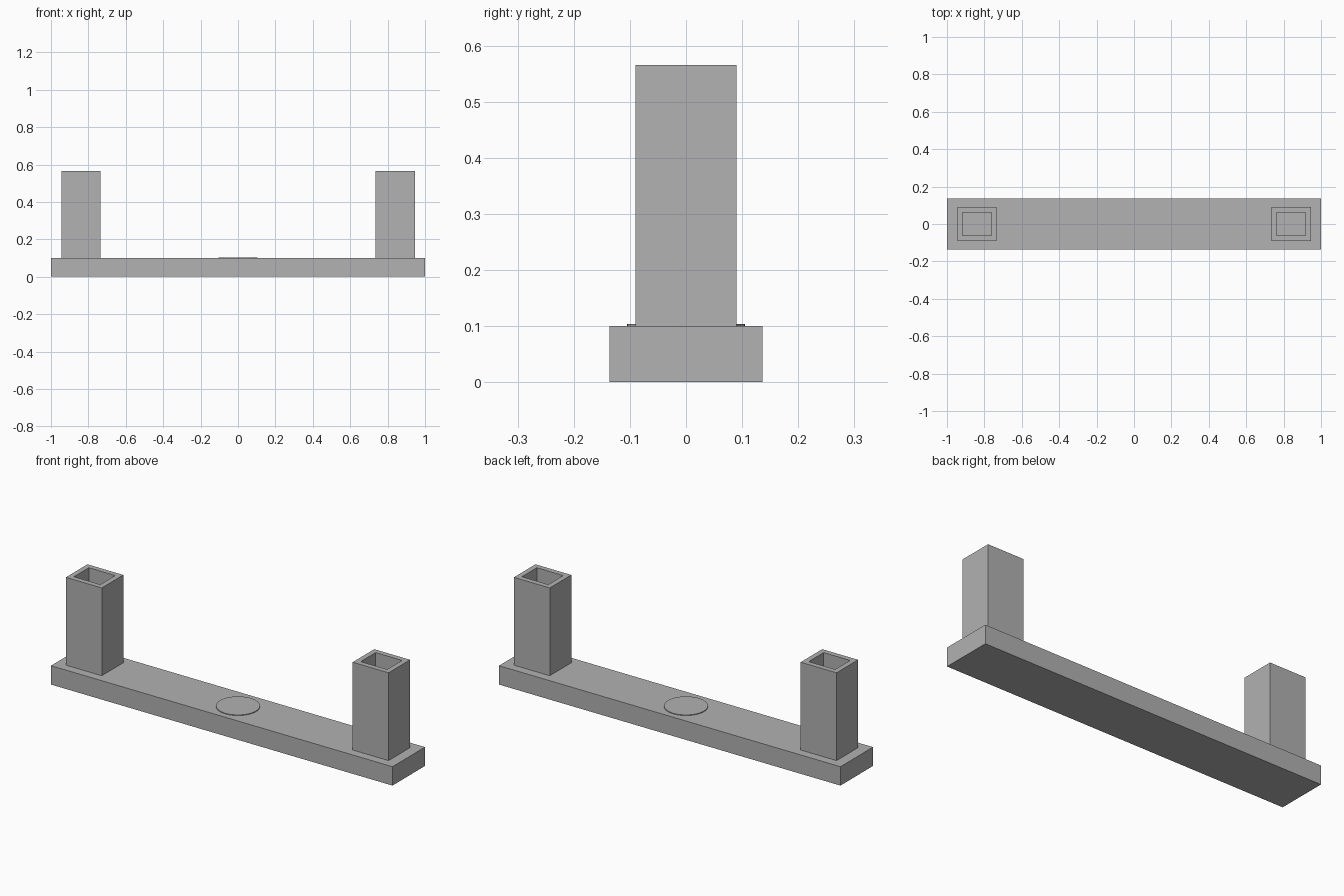
import bpy
import bmesh
from mathutils import Matrix, Vector

default = bpy.data.objects.get("Cube")
if default:
    bpy.data.objects.remove(default, do_unlink=True)

grey = bpy.data.materials.new("mid_grey")
grey.use_nodes = True
grey.diffuse_color = (0.445, 0.445, 0.445, 1)
grey.node_tree.nodes["Principled BSDF"].inputs["Base Color"].default_value = grey.diffuse_color

BASE_TOP = 0.1
POST_TOP = 0.565


def finish(name, bm):
    bmesh.ops.recalc_face_normals(bm, faces=bm.faces)
    mesh = bpy.data.meshes.new(name)
    bm.to_mesh(mesh)
    bm.free()
    mesh.materials.append(grey)
    obj = bpy.data.objects.new(name, mesh)
    bpy.context.collection.objects.link(obj)
    return obj


def box(center, size):
    bm = bmesh.new()
    matrix = Matrix.Translation(center) @ Matrix.Diagonal((*size, 1))
    bmesh.ops.create_cube(bm, size=1, matrix=matrix)
    return bm


def hollow_post(name, x):
    # Box with a rim around an open shaft that reaches the base
    height = POST_TOP - BASE_TOP
    bm = box((x, 0, BASE_TOP + height / 2), (0.21, 0.18, height))
    bm.faces.ensure_lookup_table()
    top = max(bm.faces, key=lambda f: f.calc_center_median().z)
    bottom = min(bm.faces, key=lambda f: f.calc_center_median().z)
    bmesh.ops.delete(bm, geom=[bottom], context='FACES_ONLY')
    bmesh.ops.inset_region(bm, faces=[top], thickness=0.039)
    shaft = bmesh.ops.extrude_discrete_faces(bm, faces=[top])["faces"]
    bmesh.ops.translate(bm, verts=shaft[0].verts, vec=Vector((0, 0, -height)))
    bmesh.ops.delete(bm, geom=shaft, context='FACES_ONLY')
    return finish(name, bm)


# Long base bar
finish("base_bar", box((0, 0, BASE_TOP / 2), (2, 0.272, BASE_TOP)))

# Matching posts at both ends
for side, sign in (("left", 1), ("right", -1)):
    hollow_post(side + "_post", sign * 0.84)

# Thin round pad in the middle
bm = bmesh.new()
bmesh.ops.create_cone(bm, cap_ends=True, segments=64, radius1=0.105, radius2=0.105,
                      depth=0.008, matrix=Matrix.Translation((0, 0, BASE_TOP)))
pad = finish("round_pad", bm)
bpy.ops.object.select_all(action='DESELECT')
pad.select_set(True)
bpy.context.view_layer.objects.active = pad
bpy.ops.object.shade_smooth_by_angle()
